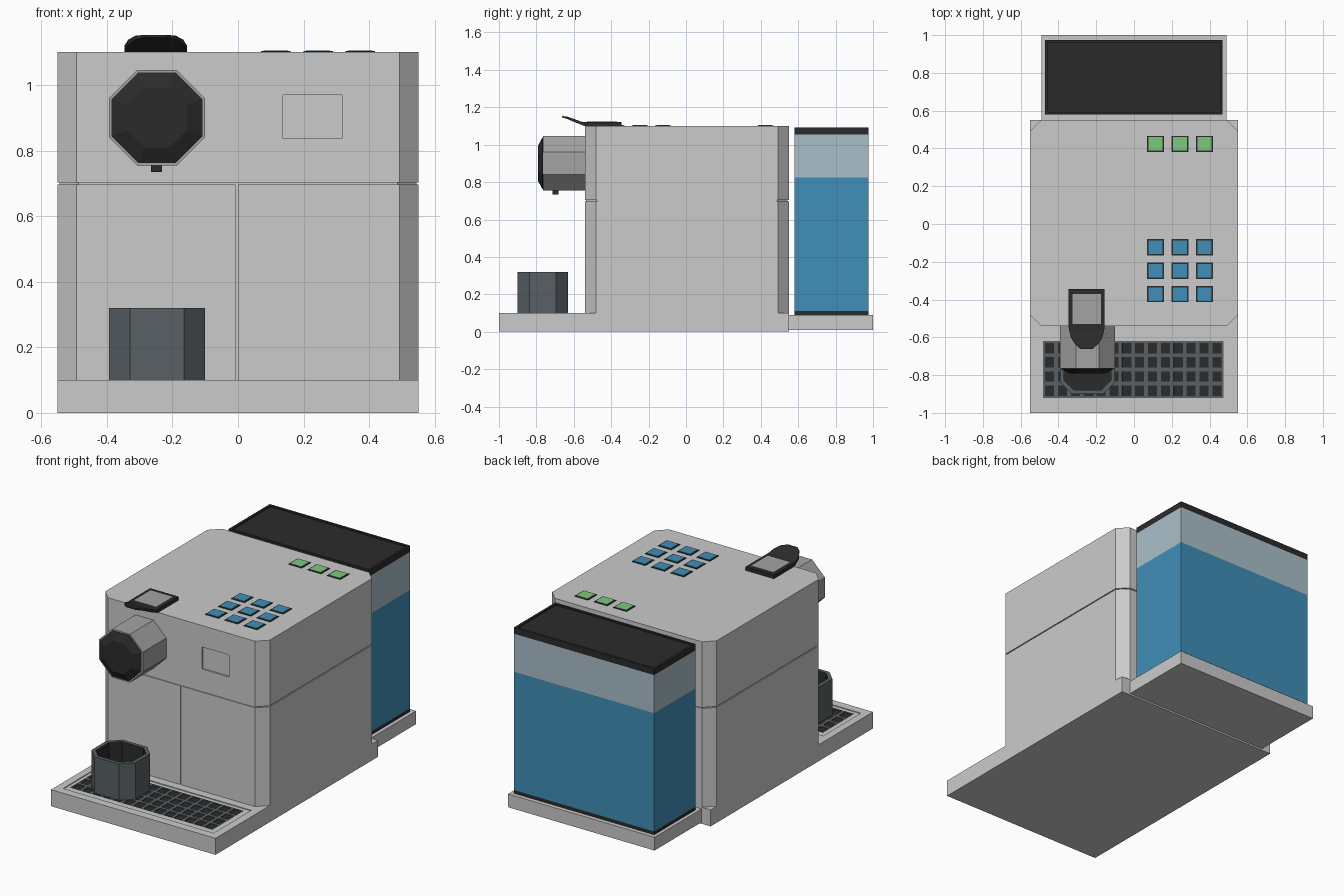
import bpy, bmesh

if "Cube" in bpy.data.objects:
    bpy.data.objects.remove(bpy.data.objects["Cube"])

def mat(name, rgb):
    lin = [((c / 255 + 0.055) / 1.055) ** 2.4 for c in rgb]
    m = bpy.data.materials.new(name)
    m.diffuse_color = (*lin, 1)
    m.use_nodes = True
    m.node_tree.nodes["Principled BSDF"].inputs["Base Color"].default_value = m.diffuse_color
    return m

SHELL = mat("light_grey", (203, 203, 203))
METAL = mat("mid_grey", (163, 163, 163))
BLACK = mat("black", (43, 43, 43))
SLATE = mat("slate", (88, 96, 100))
WATER = mat("water_blue", (64, 143, 184))
GLASS = mat("pale_glass", (170, 191, 201))
BLUE = mat("button_blue", (64, 143, 184))
GREEN = mat("button_green", (124, 202, 124))

def finish(name, bm, *mats):
    bmesh.ops.recalc_face_normals(bm, faces=bm.faces)
    me = bpy.data.meshes.new(name)
    bm.to_mesh(me)
    bm.free()
    for m in mats:
        me.materials.append(m)
    ob = bpy.data.objects.new(name, me)
    bpy.context.collection.objects.link(ob)
    return ob

def loft(name, rings, *mats):
    """Skin a list of equal-length point rings and cap both ends."""
    bm = bmesh.new()
    vs = [[bm.verts.new(p) for p in r] for r in rings]
    n = len(rings[0])
    for a, b in zip(vs, vs[1:]):
        for i in range(n):
            bm.faces.new((a[i], a[(i + 1) % n], b[(i + 1) % n], b[i]))
    bm.faces.new(vs[0])
    bm.faces.new(vs[-1])
    return finish(name, bm, *mats)

def rect(x0, x1, y0, y1):
    return [(x0, y0), (x1, y0), (x1, y1), (x0, y1)]

def octo(cx, cy, hx, hy, c):
    """Rectangle with cut corners."""
    q = [(hx - c, -hy), (hx, c - hy), (hx, hy - c), (hx - c, hy)]
    q += [(-x, -y) for x, y in q]
    return [(cx + x, cy + y) for x, y in q]

def at_z(pts, z):
    return [(x, y, z) for x, y in pts]

def at_y(pts, y):
    return [(x, y, z) for x, z in pts]

def prism(name, pts, z0, z1, *mats):
    return loft(name, [at_z(pts, z0), at_z(pts, z1)], *mats)

def box(name, x0, x1, y0, y1, z0, z1, *mats):
    return prism(name, rect(x0, x1, y0, y1), z0, z1, *mats)

def cut(ob, cutter):
    cutter.hide_render = True
    mod = ob.modifiers.new("cut", 'BOOLEAN')
    mod.object, mod.operation, mod.solver = cutter, 'DIFFERENCE', 'EXACT'
    bpy.context.view_layer.objects.active = ob
    bpy.ops.object.modifier_apply(modifier=mod.name)
    bpy.data.objects.remove(cutter)

# Base with a shallow pocket for the drip tray, and the tank shelf behind
base = box("base", -0.55, 0.55, -1, 0.55, 0, 0.1, SHELL)
cut(base, box("pocket", -0.505, 0.502, -0.95, -0.59, 0.095, 0.2, SHELL))
box("tank_shelf", -0.49, 0.49, 0.55, 1.0, 0.01, 0.09, SHELL)

# Drip grate: grid of cells, each sunk to a dark hole
bm = bmesh.new()
bmesh.ops.create_grid(bm, x_segments=14, y_segments=4, size=0.5)
for v in bm.verts:
    v.co = (v.co.x * 0.954 - 0.004, v.co.y * 0.3 - 0.77, 0.1)
border = [e for e in bm.edges if e.is_boundary]
holes = bm.faces[:]
bmesh.ops.inset_individual(bm, faces=holes, thickness=0.014)
bmesh.ops.inset_individual(bm, faces=holes, thickness=0.0005, depth=-0.004)
for f in holes:
    f.material_index = 1
skirt = bmesh.ops.extrude_edge_only(bm, edges=border)["geom"]
for v in skirt:
    if isinstance(v, bmesh.types.BMVert):
        v.co.z = 0.094
finish("drip_grate", bm, SLATE, BLACK)

# Body: two shells around a slightly smaller core, leaving a seam at z 0.7
def body(inset):
    return octo(0, 0.005, 0.55 - inset, 0.545 - inset, 0.058)

prism("body_core", body(0.006), 0.6, 0.8, SHELL)
lower = prism("lower_body", body(0), 0.1, 0.697, SHELL)
upper = prism("upper_body", body(0), 0.703, 1.1, SHELL)
cut(lower, box("groove", -0.008, 0.0, -0.6, -0.534, 0.05, 0.8, SHELL))
cut(upper, box("window", 0.137, 0.317, -0.6, -0.53, 0.837, 0.97, SHELL))

# Brew head, its dark cap and nozzle
CX, CZ = -0.247, 0.9
head = octo(CX, CZ, 0.146, 0.146, 0.0855)
loft("brew_head", [at_y(head, -0.5), at_y(head, -0.765)], METAL)
loft("brew_head_cap", [at_y(octo(CX, CZ, 0.138, 0.138, 0.081), y) for y in (-0.76, -0.768)]
     + [at_y(octo(CX, CZ, 0.092, 0.092, 0.054), -0.792)], BLACK)
box("nozzle", -0.265, -0.231, -0.715, -0.682, 0.735, 0.76, BLACK)

# Cup: outer wall, rim and dark interior
cup = loft("cup", [at_z(octo(-0.247, -0.766, 0.146 - d, 0.135 - d, 0.064 - d * 0.586), z)
                   for d, z in ((0, 0.1), (0, 0.32), (0.022, 0.32), (0.022, 0.115))],
           SLATE, BLACK)
# inner faces point to the cup axis or are the raised floor
for f in cup.data.polygons:
    inner = all(abs(cup.data.vertices[i].co.x + 0.247) < 0.13 and
                abs(cup.data.vertices[i].co.y + 0.766) < 0.12 for i in f.vertices)
    if inner:
        f.material_index = 1

# Lever: flat hinge plate sweeping up to a rounded tongue, with a grey inlay
LX = -0.251
sections = [(-0.345, 1.10, 1.122, 0.095), (-0.545, 1.10, 1.122, 0.095),
            (-0.56, 1.107, 1.123, 0.093), (-0.60, 1.122, 1.138, 0.084),
            (-0.635, 1.138, 1.15, 0.062), (-0.662, 1.145, 1.153, 0.032)]
loft("lever", [[(LX - w, y, a), (LX + w, y, a), (LX + w, y, b), (LX - w, y, b)]
               for y, a, b, w in sections], BLACK)
box("lever_inlay", -0.326, -0.176, -0.53, -0.37, 1.118, 1.124, METAL)

# Buttons: 3x3 blue pad in front, green row at the back
def button(x, y, colour, kind):
    box(kind + "_button_frame", x - 0.045, x + 0.045, y - 0.043, y + 0.043, 1.098, 1.103, BLACK)
    box(kind + "_button", x - 0.037, x + 0.037, y - 0.036, y + 0.036, 1.099, 1.105, colour)

for x in (0.115, 0.244, 0.373):
    for y in (-0.123, -0.247, -0.371):
        button(x, y, BLUE, "blue")
    button(x, 0.424, GREEN, "green")

# Water tank: foot, water, empty glass and a recessed lid
tank = (-0.47, 0.468, 0.58, 0.975)
box("tank_foot", *tank, 0.09, 0.11, BLACK)
box("tank_water", *tank, 0.11, 0.825, WATER)
box("tank_glass", *tank, 0.825, 1.055, GLASS)
x0, x1, y0, y1 = tank
rim = rect(*tank)
sunk = rect(x0 + 0.014, x1 - 0.014, y0 + 0.014, y1 - 0.014)
loft("tank_lid", [at_z(rim, 1.055), at_z(rim, 1.093), at_z(sunk, 1.093), at_z(sunk, 1.085)], BLACK)
